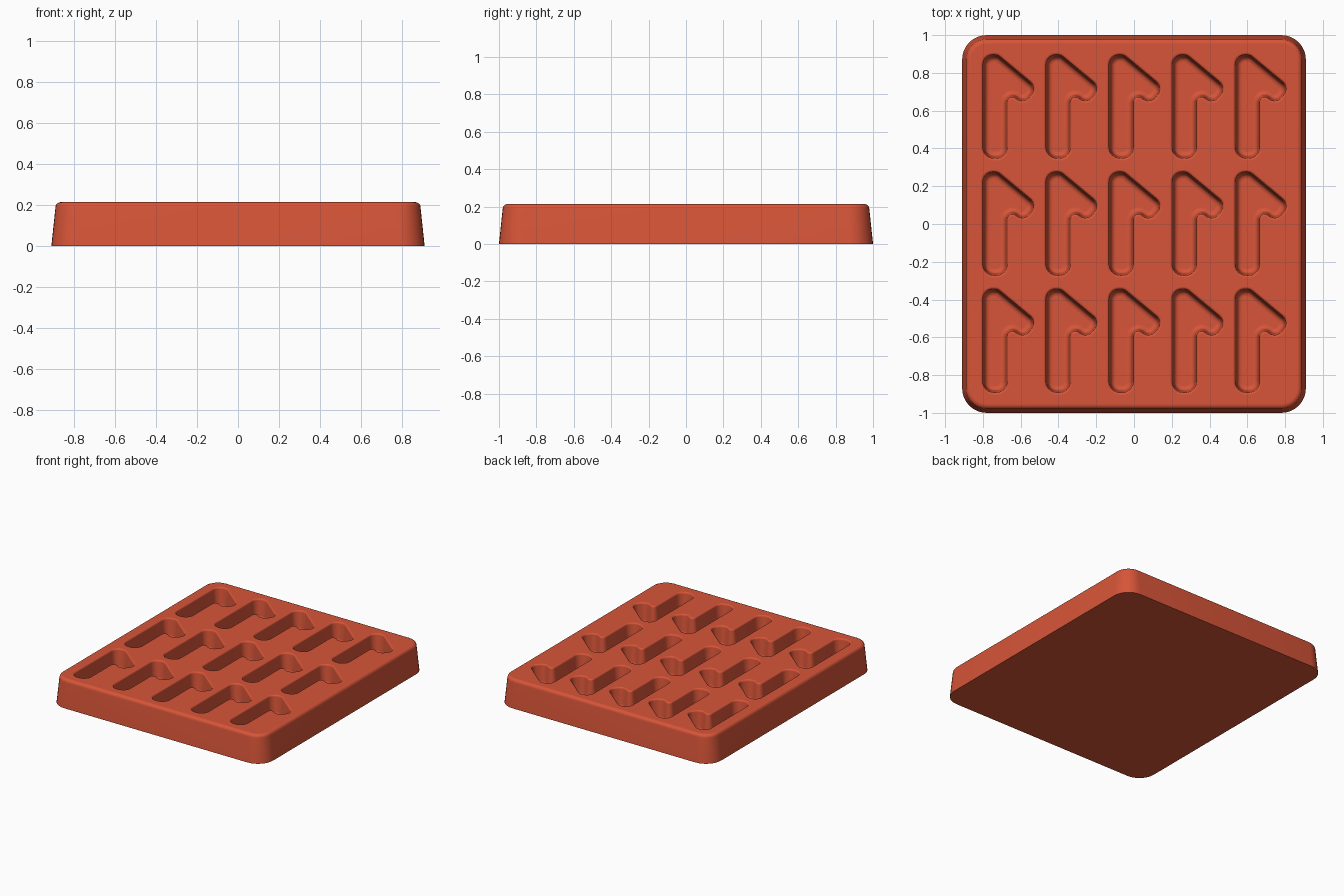
import bpy, bmesh, math
from mathutils import Vector

cube = bpy.data.objects.get("Cube")
if cube:
    bpy.data.objects.remove(cube, do_unlink=True)

HEIGHT = 0.213
FLOOR = 0.065

red = bpy.data.materials.new("brick_red")
red.use_nodes = True
red.diffuse_color = (0.68, 0.09, 0.04, 1)
red.node_tree.nodes["Principled BSDF"].inputs["Base Color"].default_value = red.diffuse_color


def rounded_outline(corners, radii, inset, steps=8):
    """Counter-clockwise polygon, moved inward, with an arc at every corner."""
    pts = [Vector(c) for c in corners]
    out = []
    for i, p in enumerate(pts):
        a = (p - pts[i - 1]).normalized()
        b = (pts[(i + 1) % len(pts)] - p).normalized()
        na, nb = Vector((-a.y, a.x)), Vector((-b.y, b.x))
        turn = math.atan2(a.x * b.y - a.y * b.x, a.dot(b))
        # Inward corners use a negative radius, so all insets stay concentric
        r = radii[i] - inset if turn > 0 else -(radii[i] + inset)
        centre = p + (na + nb) * ((inset + r) / (1 + na.dot(nb)))
        start = math.atan2(-na.y, -na.x)
        for k in range(steps + 1):
            t = start + turn * k / steps
            out.append(centre + Vector((math.cos(t), math.sin(t))) * r)
    return out


def arc(inset, z, r, start, end, steps=5):
    """Profile points (inset, z) on an arc, angles in degrees."""
    angles = [math.radians(start + (end - start) * k / steps) for k in range(steps + 1)]
    return [(inset + r * math.cos(t), z + r * math.sin(t)) for t in angles]


def add_loft(bm, corners, radii, profile, dx=0, dy=0):
    """Outlines stacked from a closed bottom to an open top."""
    rings = []
    for inset, z in profile:
        rings.append([bm.verts.new((p.x + dx, p.y + dy, z))
                      for p in rounded_outline(corners, radii, inset)])
    bm.faces.new(rings[0])
    for low, high in zip(rings, rings[1:]):
        for i in range(len(low)):
            j = (i + 1) % len(low)
            bm.faces.new((low[i], low[j], high[j], high[i]))


bm = bmesh.new()

# Drafted body with rounded corners and a soft top edge
body = [(-0.91, -1), (0.91, -1), (0.91, 1), (-0.91, 1)]
add_loft(bm, body, [0.13] * 4,
         [(0, 0)] + arc(0.045, HEIGHT - 0.025, 0.025, 180, 90))

# Pockets: upright bar with a slanting arm, soft lip and rounded floor
pocket = [(-0.812, 0.336), (-0.659, 0.336), (-0.659, 0.678), (-0.584, 0.615),
          (-0.495, 0.723), (-0.717, 0.907), (-0.812, 0.907)]
pocket_radii = [0.07, 0.07, 0.015, 0.06, 0.06, 0.06, 0.065]
pocket_profile = (arc(0.047, FLOOR + 0.025, 0.025, 270, 180)
                  + arc(0, HEIGHT - 0.012, 0.012, 0, 90))
for row in range(3):
    for column in range(5):
        add_loft(bm, pocket, pocket_radii, pocket_profile, column * 0.334, -row * 0.62)

# Top surface filled between the body edge and the pocket lips
bmesh.ops.triangle_fill(bm, use_beauty=True, normal=(0, 0, 1),
                        edges=[e for e in bm.edges if e.is_boundary])
bmesh.ops.recalc_face_normals(bm, faces=bm.faces)

mesh = bpy.data.meshes.new("tray")
bm.to_mesh(mesh)
bm.free()
mesh.materials.append(red)
tray = bpy.data.objects.new("tray", mesh)
bpy.context.collection.objects.link(tray)

# Smooth curves, flat level faces
mesh.shade_smooth()
mesh.set_sharp_from_angle(angle=math.radians(35))
for face in mesh.polygons:
    if abs(face.normal.z) > 0.999:
        face.use_smooth = False
